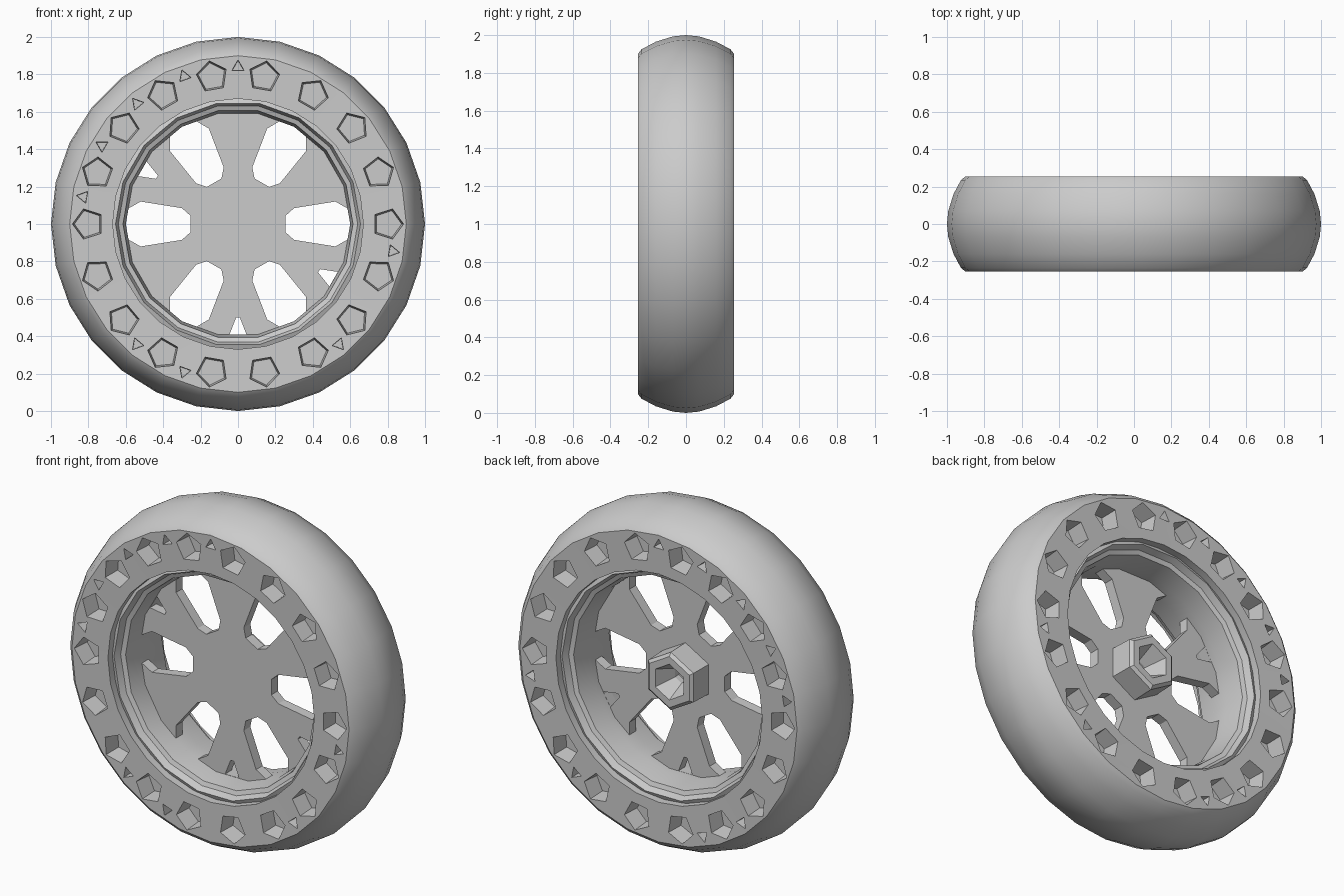
import bpy, bmesh, math
from mathutils import Vector

if "Cube" in bpy.data.objects:
    bpy.data.objects.remove(bpy.data.objects["Cube"])

grey = bpy.data.materials.new("plain grey")
grey.use_nodes = True
GREY = (0.6, 0.6, 0.6, 1)
grey.diffuse_color = GREY
grey.node_tree.nodes["Principled BSDF"].inputs["Base Color"].default_value = GREY
TAU = 2 * math.pi


def wheel_point(r, angle, y, side=0):
    """Point at a radius and angle round the axle, shifted sideways."""
    c, s = math.cos(angle), math.sin(angle)
    return Vector((r * c - side * s, y, 1 + r * s + side * c))


def finish(name, bm):
    bmesh.ops.recalc_face_normals(bm, faces=bm.faces)
    mesh = bpy.data.meshes.new(name)
    bm.to_mesh(mesh)
    bm.free()
    mesh.materials.append(grey)
    obj = bpy.data.objects.new(name, mesh)
    bpy.context.collection.objects.link(obj)
    return obj


def lathe(name, profile, segments, start=0.0):
    """Closed (radius, y) profile turned round the axle."""
    bm = bmesh.new()
    rings = [[bm.verts.new(wheel_point(r, start + TAU * i / segments, y)) for r, y in profile]
             for i in range(segments)]
    for i in range(segments):
        a, b = rings[i], rings[(i + 1) % segments]
        for j in range(len(profile)):
            k = (j + 1) % len(profile)
            bm.faces.new((a[j], a[k], b[k], b[j]))
    return finish(name, bm)


def prism(bm, near, far):
    """Solid between two matching loops of points."""
    a = [bm.verts.new(p) for p in near]
    b = [bm.verts.new(p) for p in far]
    bm.faces.new(a)
    bm.faces.new(b[::-1])
    for i in range(len(a)):
        j = (i + 1) % len(a)
        bm.faces.new((a[i], b[i], b[j], a[j]))


def cut(obj, cutter):
    cutter.hide_render = True
    mod = obj.modifiers.new("cut", 'BOOLEAN')
    mod.object = cutter
    mod.solver = 'EXACT'
    bpy.context.view_layer.objects.active = obj
    bpy.ops.object.modifier_apply(modifier=mod.name)
    bpy.data.objects.remove(cutter)


def smooth(obj, degrees):
    bpy.ops.object.select_all(action='DESELECT')
    obj.select_set(True)
    bpy.context.view_layer.objects.active = obj
    bpy.ops.object.shade_smooth_by_angle(angle=math.radians(degrees))


# Tyre: rounded tread with flat side walls
half = [(0.67, 0.25), (0.9, 0.255), (0.925, 0.235), (0.965, 0.16), (0.993, 0.07)]
profile = half + [(1.0, 0)] + [(r, -y) for r, y in reversed(half)]
tyre = lathe("tyre", profile, 28)

# Pits in both side walls: large pentagons and a few small triangles between
bm = bmesh.new()


def pit(angle, radius, size, sides, depth, y_sign):
    centre = wheel_point(radius, angle, 0)

    def loop(s, y):
        return [centre + Vector((s * math.cos(angle + TAU * k / sides), y_sign * y,
                                 s * math.sin(angle + TAU * k / sides))) for k in range(sides)]
    prism(bm, loop(size * 1.03, 0.28), loop(size * 0.88, 0.25 - depth))


for y_sign in (-1, 1):
    for i in range(18):
        pit(TAU * i / 18, 0.8, 0.085, 5, 0.1, y_sign)
    for i in (4, 5, 6, 7, 8, 11, 12, 15, 17):
        pit(TAU * (i + 0.5) / 18, 0.84, 0.038, 3, 0.06, y_sign)
cut(tyre, finish("pit_cutter", bm))
smooth(tyre, 25)

# Rim: stepped barrel inside the tyre
step = [(0.69, 0.2), (0.655, 0.215), (0.64, 0.175), (0.615, 0.165), (0.6, 0.05)]
rim = lathe("rim", step + [(r, -y) for r, y in reversed(step)], 18)
smooth(rim, 25)

# Spoked disc: thin plate with six main openings and small notches in some spokes
bm = bmesh.new()
prism(bm, *[[wheel_point(0.625, TAU * i / 18, y) for i in range(18)] for y in (-0.055, 0.005)])
spokes = finish("spokes", bm)
bm = bmesh.new()


def opening(degrees, side):
    outline = side + [(r, -w) for r, w in reversed(side)]
    angle = math.radians(degrees)
    prism(bm, *[[wheel_point(r, angle, y, w) for r, w in outline] for y in (-0.2, 0.2)])


for degrees in range(0, 360, 60):
    opening(degrees, [(0.255, 0.045), (0.3, 0.085), (0.52, 0.12), (0.6, 0.075)])
for degrees in (150, 270, 330):
    opening(degrees, [(0.5, 0.01), (0.59, 0.045)])
cut(spokes, finish("opening_cutter", bm))

# Axle socket on the back of the disc
lathe("axle_socket", [(0.175, -0.02), (0.17, 0.14), (0.15, 0.155), (0.105, 0.155),
                      (0.05, 0.04), (0.05, -0.02)], 6, TAU / 12)
